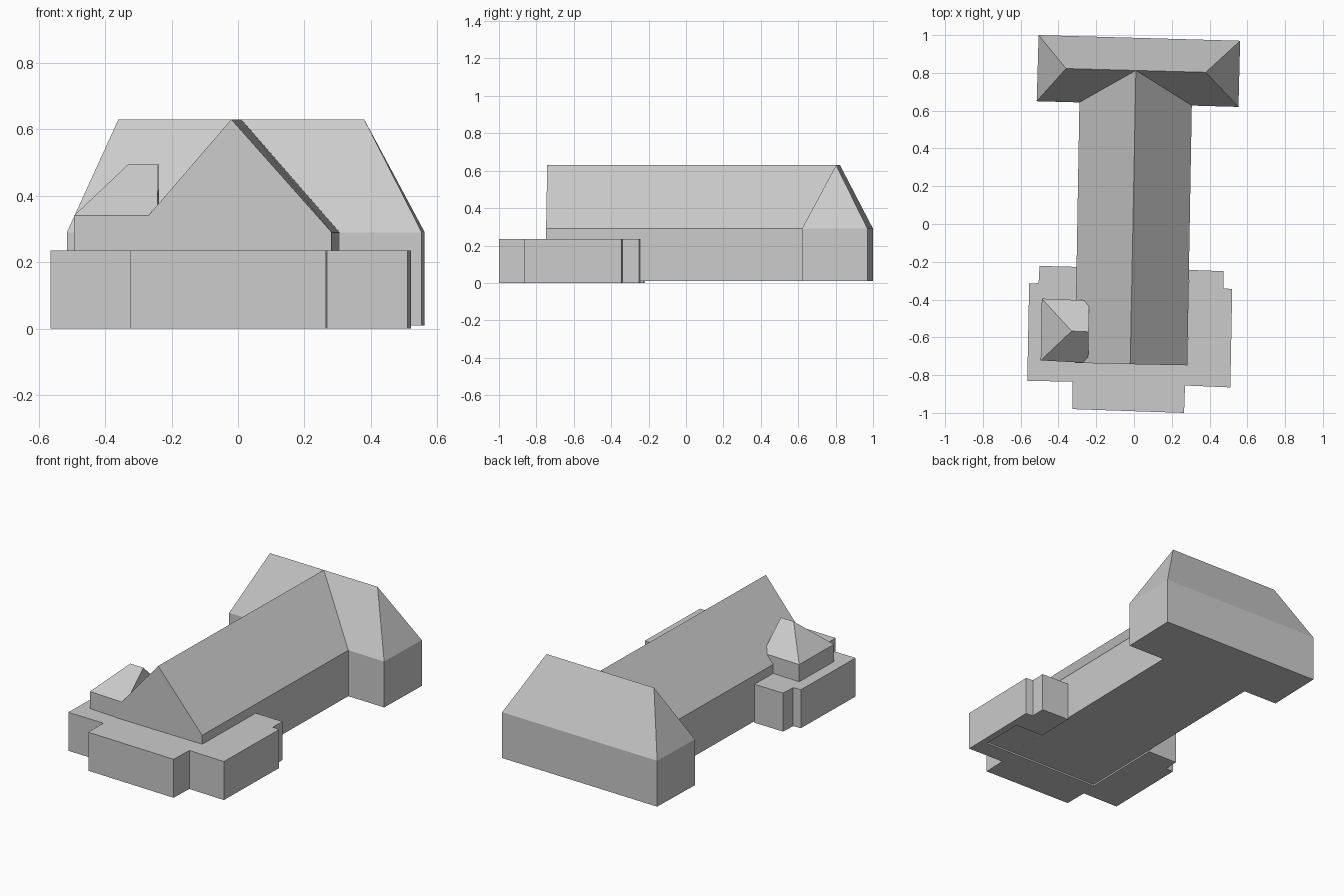
import bpy, bmesh

cube = bpy.data.objects.get("Cube")
if cube:
    bpy.data.objects.remove(cube, do_unlink=True)

# One plain grey for the whole building
grey = bpy.data.materials.new("plain grey")
grey.use_nodes = True
tone = (0.6, 0.6, 0.6, 1)
grey.diffuse_color = tone
grey.node_tree.nodes["Principled BSDF"].inputs["Base Color"].default_value = tone

FLOOR, EAVES, RIDGE = 0.01, 0.29, 0.63
PODIUM_TOP = 0.235


def finish(name, bm):
    bmesh.ops.recalc_face_normals(bm, faces=bm.faces)
    mesh = bpy.data.meshes.new(name)
    bm.to_mesh(mesh)
    bm.free()
    mesh.materials.append(grey)
    obj = bpy.data.objects.new(name, mesh)
    bpy.context.collection.objects.link(obj)
    return obj


def walls(bm, outline, low, high):
    """Floor and walls over an outline; returns the top ring."""
    bottom = [bm.verts.new((x, y, low)) for x, y in outline]
    top = [bm.verts.new((x, y, high)) for x, y in outline]
    bm.faces.new(bottom)
    for i in range(len(outline)):
        j = (i + 1) % len(outline)
        bm.faces.new((bottom[i], bottom[j], top[j], top[i]))
    return top


def flat_block(name, outline, low, high):
    bm = bmesh.new()
    bm.faces.new(walls(bm, outline, low, high))
    return finish(name, bm)


def roofed_block(name, corners, ridge, low, eaves, peak):
    """Corners a, b bound the ridge's start; c, d bound its end."""
    bm = bmesh.new()
    a, b, c, d = walls(bm, corners, low, eaves)
    start, end = [bm.verts.new((x, y, peak)) for x, y in ridge]
    for face in ((a, b, start), (c, d, end), (b, c, end, start), (d, a, start, end)):
        bm.faces.new(face)
    return finish(name, bm)


# Long gabled hall, running into the rear wing
roofed_block("main_hall",
             [(-0.313, -0.735), (0.282, -0.748), (0.309, 0.8), (-0.286, 0.815)],
             [(-0.02, -0.742), (0.01, 0.81)], FLOOR, EAVES, RIDGE)

# Hipped wing across the back
roofed_block("rear_wing",
             [(-0.505, 1.0), (-0.515, 0.65), (0.553, 0.62), (0.562, 0.97)],
             [(-0.36, 0.823), (0.38, 0.803)], FLOOR, EAVES, RIDGE)

# Small hipped dormer on the right side, its inner end a gable
roofed_block("side_dormer",
             [(-0.488, -0.395), (-0.494, -0.722), (-0.243, -0.736), (-0.237, -0.405)],
             [(-0.33, -0.567), (-0.24, -0.571)], 0.22, 0.34, 0.495)

# Low flat-roofed block wrapped around the front of the hall
outer = [(-0.304, -0.227), (-0.5, -0.222), (-0.505, -0.313), (-0.555, -0.315),
         (-0.565, -0.83), (-0.325, -0.835), (-0.325, -0.98), (0.265, -1.0),
         (0.27, -0.855), (0.51, -0.865), (0.52, -0.345), (0.473, -0.34),
         (0.475, -0.25), (0.291, -0.243)]
annex = [(0.287, -0.48), (0.475, -0.485), (0.47, -0.752), (0.282, -0.748)]
flat_block("front_podium", outer + annex + [(-0.313, -0.735)], 0, PODIUM_TOP)
flat_block("podium_infill", annex, FLOOR, PODIUM_TOP)
